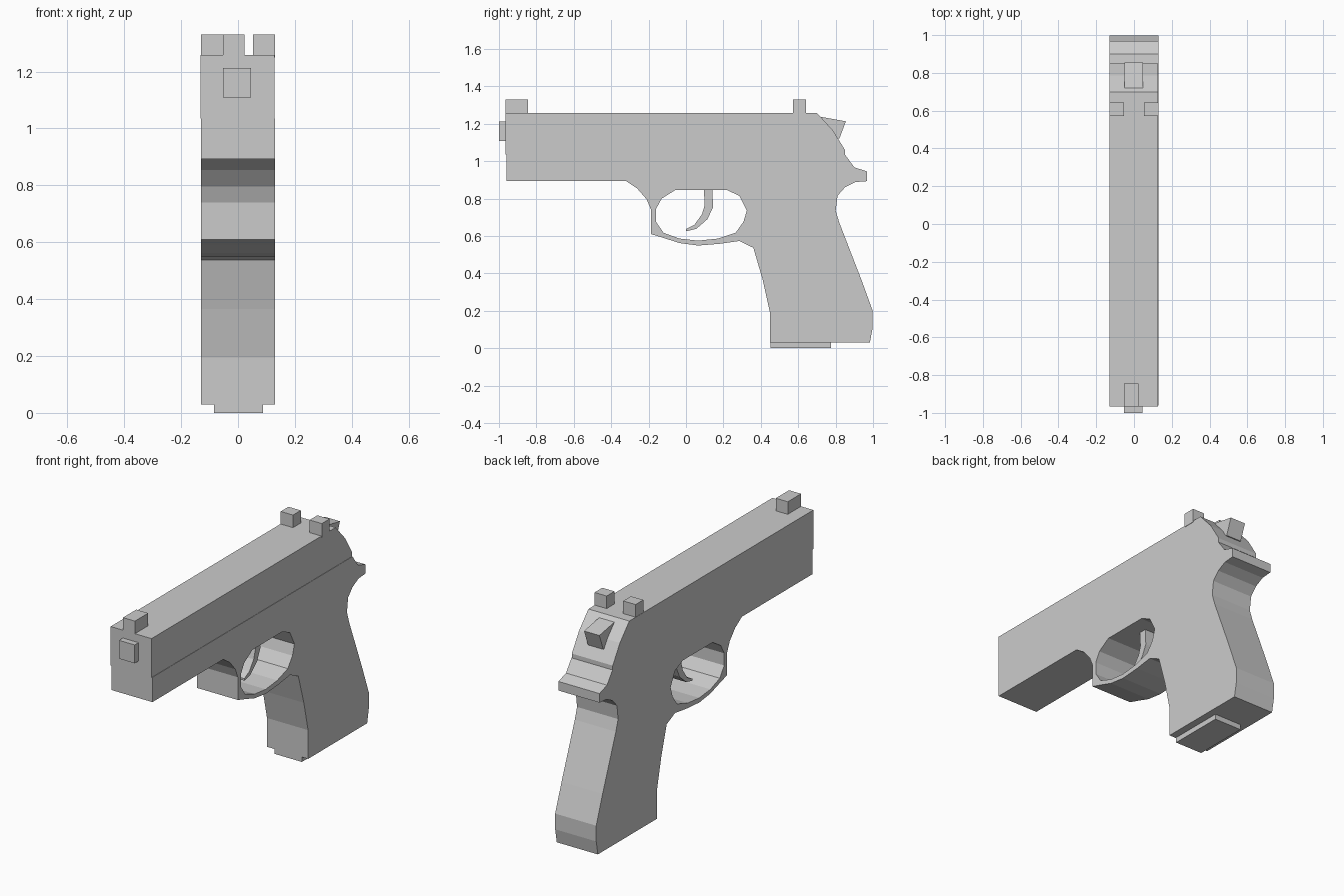
import bpy, bmesh


def prism(name, loops, x0, x1):
    """Fill (y, z) outlines (extra loops are holes) and extrude from x0 to x1."""
    bm = bmesh.new()
    for loop in loops:
        vs = [bm.verts.new((x0, y, z)) for y, z in loop]
        for a, b in zip(vs, vs[1:] + vs[:1]):
            bm.edges.new((a, b))
    if len(loops) == 1:
        bm.faces.new(bm.verts[:])
    else:
        bmesh.ops.triangle_fill(bm, use_beauty=True, edges=bm.edges[:], normal=(1, 0, 0))
    ext = bmesh.ops.extrude_face_region(bm, geom=bm.faces[:], use_keep_orig=True)
    moved = [v for v in ext["geom"] if isinstance(v, bmesh.types.BMVert)]
    bmesh.ops.translate(bm, verts=moved, vec=(x1 - x0, 0, 0))
    bmesh.ops.recalc_face_normals(bm, faces=bm.faces[:])
    mesh = bpy.data.meshes.new(name)
    bm.to_mesh(mesh)
    bm.free()
    ob = bpy.data.objects.new(name, mesh)
    bpy.context.collection.objects.link(ob)
    return ob


def box(name, x0, x1, y0, y1, z0, z1):
    return prism(name, [[(y0, z0), (y1, z0), (y1, z1), (y0, z1)]], x0, x1)


W = 0.13

# Frame with grip and trigger guard
frame = [(-0.96, 0.893), (-0.96, 1.035), (0.85, 1.035), (0.90, 0.967), (0.968, 0.945),
         (0.968, 0.893), (0.905, 0.888), (0.85, 0.86), (0.81, 0.815), (0.80, 0.735),
         (0.82, 0.67), (0.94, 0.36), (0.998, 0.20), (0.998, 0.11), (0.983, 0.03),
         (0.448, 0.03), (0.448, 0.195), (0.41, 0.366), (0.36, 0.537), (0.285, 0.573),
         (0.18, 0.558), (0.065, 0.549), (-0.035, 0.562), (-0.115, 0.588), (-0.187, 0.61),
         (-0.187, 0.74), (-0.21, 0.795), (-0.26, 0.853), (-0.32, 0.893)]
guard_hole = [(-0.055, 0.847), (0.215, 0.847), (0.285, 0.815), (0.325, 0.735),
              (0.307, 0.675), (0.265, 0.617), (0.17, 0.586), (0.065, 0.575),
              (-0.035, 0.586), (-0.12, 0.617), (-0.16, 0.675), (-0.16, 0.745), (-0.13, 0.80)]
prism("frame", [frame, guard_hole], -W, W)

# Slide
prism("slide", [[(-0.965, 1.035), (-0.965, 1.258), (0.70, 1.258), (0.785, 1.165),
                 (0.85, 1.06), (0.85, 1.035)]], -W - 0.001, W - 0.002)

# Trigger
prism("trigger", [[(0.095, 0.86), (0.14, 0.86), (0.145, 0.755), (0.115, 0.69), (0.055, 0.638),
                   (0.0, 0.625), (0.0, 0.637), (0.045, 0.66), (0.085, 0.715), (0.10, 0.765)]],
      -0.04, 0.04)

# Hammer
prism("hammer", [[(0.715, 1.238), (0.855, 1.213), (0.82, 1.12), (0.74, 1.13)]], -0.05, 0.047)

# Sights
box("front_sight", -0.053, 0.023, -0.965, -0.845, 1.25, 1.33)
for side, x0, x1 in (("left", -W, -0.052), ("right", 0.053, W)):
    box("rear_sight_" + side, x0, x1, 0.572, 0.642, 1.25, 1.33)

# Muzzle and magazine base
box("muzzle", -0.053, 0.046, -1.0, -0.95, 1.108, 1.213)
box("magazine_base", -0.085, 0.088, 0.452, 0.776, 0.0, 0.04)
